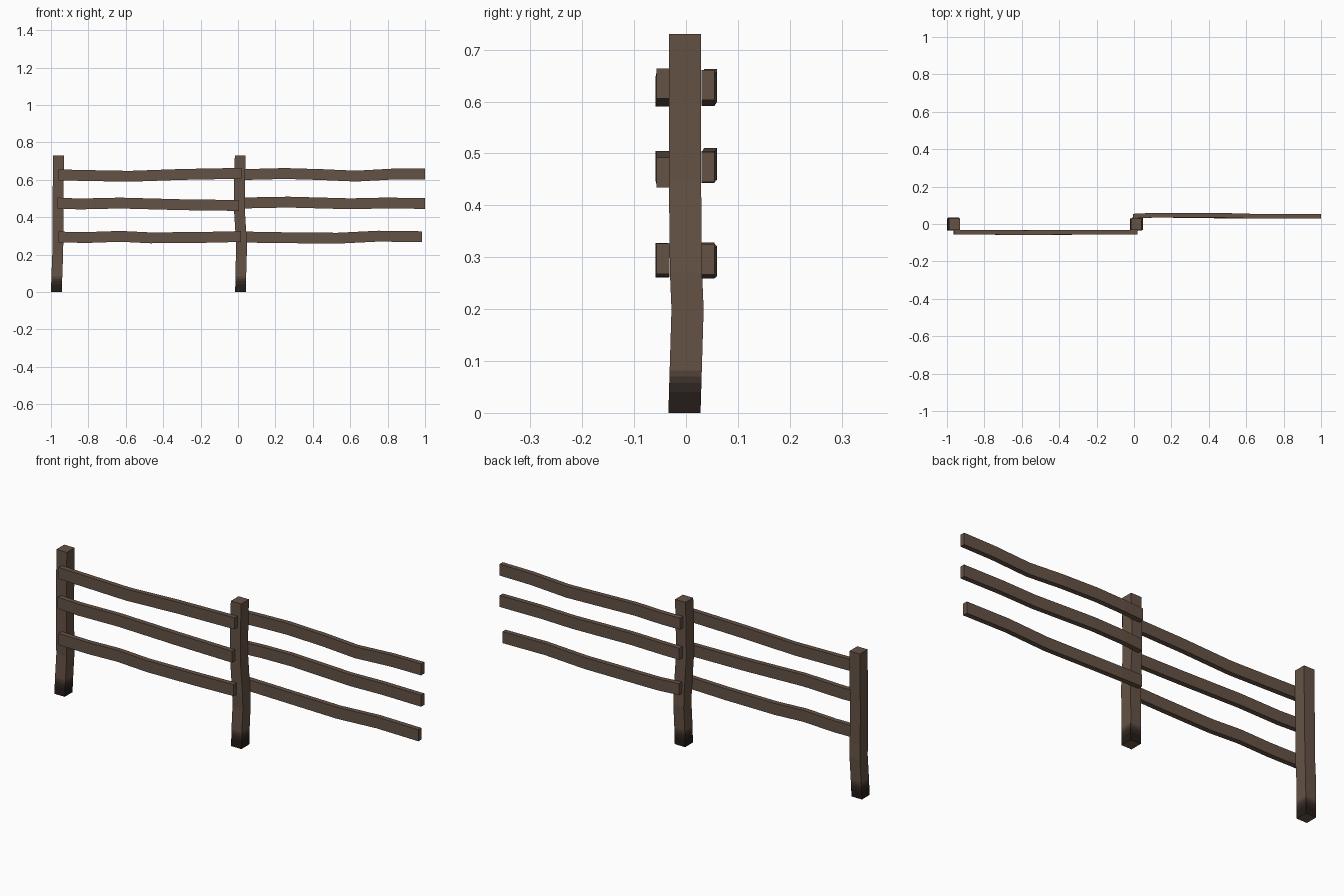
import bpy, bmesh
from mathutils import Vector

if "Cube" in bpy.data.objects:
    bpy.data.objects.remove(bpy.data.objects["Cube"])


def mat(name, col):
    m = bpy.data.materials.new(name)
    m.diffuse_color = (*col, 1)
    m.use_nodes = True
    m.node_tree.nodes["Principled BSDF"].inputs["Base Color"].default_value = m.diffuse_color
    return m


WOOD = mat("brown_wood", (0.130, 0.086, 0.061))
# stain tones from the top of the foot downwards: (upper height, material)
STAIN = [
    (0.082, mat("damp_wood", (0.085, 0.056, 0.041))),
    (0.070, mat("wet_wood", (0.050, 0.033, 0.025))),
    (0.058, mat("soaked_wood", (0.029, 0.020, 0.015))),
    (0.040, mat("dark_soil_stain", (0.018, 0.012, 0.009))),
]


def loft(name, pts, u, v, stained=False):
    """Sweep a rectangle (half extents u, v) through the points, with end caps."""
    bm = bmesh.new()
    u, v = Vector(u), Vector(v)
    rings = []
    for p in pts:
        p = Vector(p)
        rings.append([bm.verts.new(p + a * u + b * v)
                      for a, b in ((-1, -1), (1, -1), (1, 1), (-1, 1))])
    for r, s in zip(rings, rings[1:]):
        for i in range(4):
            j = (i + 1) % 4
            bm.faces.new((r[i], r[j], s[j], s[i]))
    bm.faces.new(rings[0])
    bm.faces.new(rings[-1])
    bmesh.ops.recalc_face_normals(bm, faces=bm.faces)
    me = bpy.data.meshes.new(name)
    me.materials.append(WOOD)
    if stained:
        # cut the foot into bands and colour the sides by height
        for h, m in STAIN:
            me.materials.append(m)
            bmesh.ops.bisect_plane(bm, geom=bm.verts[:] + bm.edges[:] + bm.faces[:],
                                   plane_co=(0, 0, h), plane_no=(0, 0, 1))
        for f in bm.faces:
            if abs(f.normal.z) < 0.9:
                z = f.calc_center_median().z
                f.material_index = sum(z < h for h, m in STAIN)
    bm.to_mesh(me)
    bm.free()
    ob = bpy.data.objects.new(name, me)
    bpy.context.collection.objects.link(ob)


# posts: x centre at each height
heights = (0, 0.1, 0.2, 0.27, 0.45, 0.6, 0.73)
post_y = (-0.003, 0, 0.003, 0.0, -0.002, -0.002, -0.002)
posts = {
    "left_post": (-0.971, -0.968, -0.964, -0.963, -0.963, -0.961, -0.960),
    "middle_post": (0.014, 0.015, 0.018, 0.018, 0.007, 0.008, 0.012),
}
for name, xs in posts.items():
    loft(name, list(zip(xs, post_y, heights)), (0.029, 0, 0), (0, 0.031, 0), True)

# rails: (x, z) paths, the left bay in front of the posts, the right bay behind
left = {
    "top": [(-.96, .627), (-.85, .624), (-.58, .619), (-.3, .629), (.02, .635)],
    "middle": [(-.965, .476), (-.85, .471), (-.63, .476), (-.3, .467), (.005, .463)],
    "bottom": [(-.96, .294), (-.8, .292), (-.63, .298), (-.47, .290), (-.2, .292), (.015, .297)],
}
right = {
    "top": [(-.005, .628), (.1, .630), (.25, .634), (.45, .628), (.63, .620), (.83, .631), (1, .632)],
    "middle": [(0, .475), (.1, .478), (.27, .481), (.6, .472), (.78, .476), (1, .474)],
    "bottom": [(0, .297), (.12, .292), (.53, .288), (.75, .299), (.985, .296)],
}
for side, rails, y in (("left", left, -0.044), ("right", right, 0.042)):
    for lvl, path in rails.items():
        pts = []
        for x, z in path:
            bow = 0.005 if side == "right" and 0.08 < x < 0.5 else 0
            if side == "left" and -0.7 < x < -0.3:
                bow = -0.002
            pts.append((x, y + bow, z))
        loft(f"{side}_{lvl}_rail", pts, (0, 0.0125, 0), (0, 0, 0.029))
